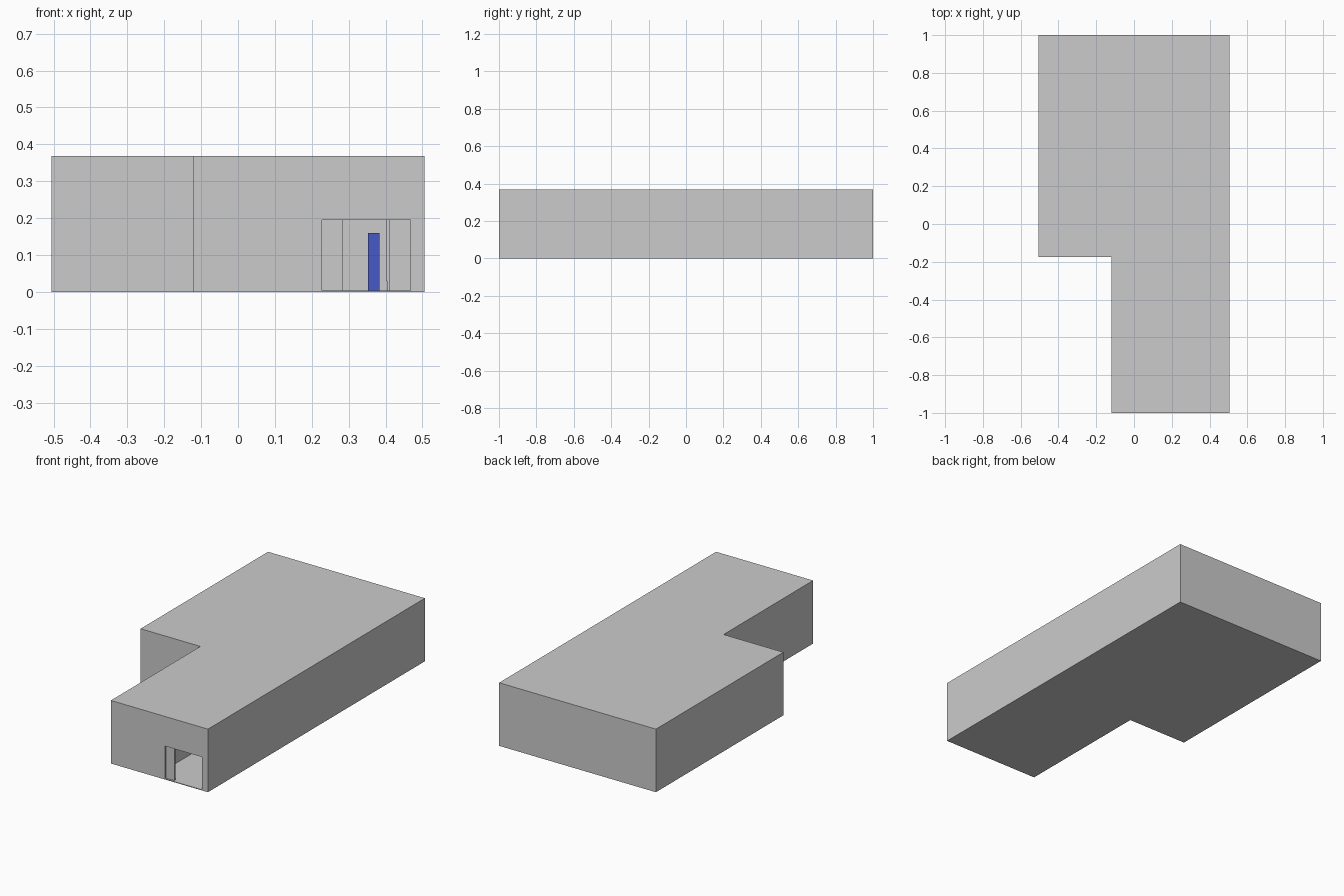
import bpy, bmesh

if "Cube" in bpy.data.objects:
    bpy.data.objects.remove(bpy.data.objects["Cube"])


def prism(name, outline, z0, z1):
    """Extrude a flat outline upward into a closed solid."""
    bm = bmesh.new()
    face = bm.faces.new([bm.verts.new((x, y, z0)) for x, y in outline])
    top = bmesh.ops.extrude_face_region(bm, geom=[face])["geom"]
    verts = [v for v in top if isinstance(v, bmesh.types.BMVert)]
    bmesh.ops.translate(bm, verts=verts, vec=(0, 0, z1 - z0))
    bmesh.ops.recalc_face_normals(bm, faces=bm.faces)
    mesh = bpy.data.meshes.new(name)
    bm.to_mesh(mesh)
    bm.free()
    obj = bpy.data.objects.new(name, mesh)
    bpy.context.collection.objects.link(obj)
    return obj


def box(name, x0, x1, y0, y1, z0, z1):
    return prism(name, [(x0, y0), (x1, y0), (x1, y1), (x0, y1)], z0, z1)


def cut(target, cutter):
    mod = target.modifiers.new(cutter.name, 'BOOLEAN')
    mod.operation = 'DIFFERENCE'
    mod.solver = 'EXACT'
    mod.object = cutter
    bpy.context.view_layer.objects.active = target
    bpy.ops.object.modifier_apply(modifier=mod.name)
    bpy.data.objects.remove(cutter)


def footprint(t):
    """L-shaped plan, inset by t."""
    return [(-0.12 + t, -1 + t), (0.506 - t, -1 + t), (0.506 - t, 1 - t),
            (-0.506 + t, 1 - t), (-0.506 + t, -0.175 + t), (-0.12 + t, -0.175 + t)]


FLOOR, CEILING, H, T = 0.004, 0.362, 0.368, 0.01

# Hollow outer shell with the entrance opening
shell = prism("building_shell", footprint(0), 0, H)
cut(shell, prism("cavity", footprint(T), FLOOR, CEILING))
cut(shell, box("entrance", 0.228, 0.467, -1.1, -0.95, FLOOR, 0.195))

# Inner lining just behind the entrance and the left hall wall
box("entrance_side_panel", 0.155, 0.283, -0.99, -0.98, FLOOR, CEILING)
box("hall_left_wall", 0.155, 0.165, -0.98, -0.175, FLOOR, CEILING)

# End of the hall, with a return wall and low skirting on the right
box("hall_end_wall", 0.155, 0.496, -0.175, -0.165, FLOOR, CEILING)
box("hall_right_wall", 0.401, 0.411, -0.5, -0.175, 0.03, CEILING)
box("hall_right_skirting", 0.404, 0.411, -0.5, -0.175, FLOOR, 0.03)

# Blue door at the end of the hall
door = box("blue_door", 0.353, 0.383, -0.185, -0.175, FLOOR, 0.16)
blue = bpy.data.materials.new("blue")
blue.diffuse_color = (0.06, 0.1, 0.55, 1)
blue.use_nodes = True
blue.node_tree.nodes["Principled BSDF"].inputs["Base Color"].default_value = blue.diffuse_color
door.data.materials.append(blue)
